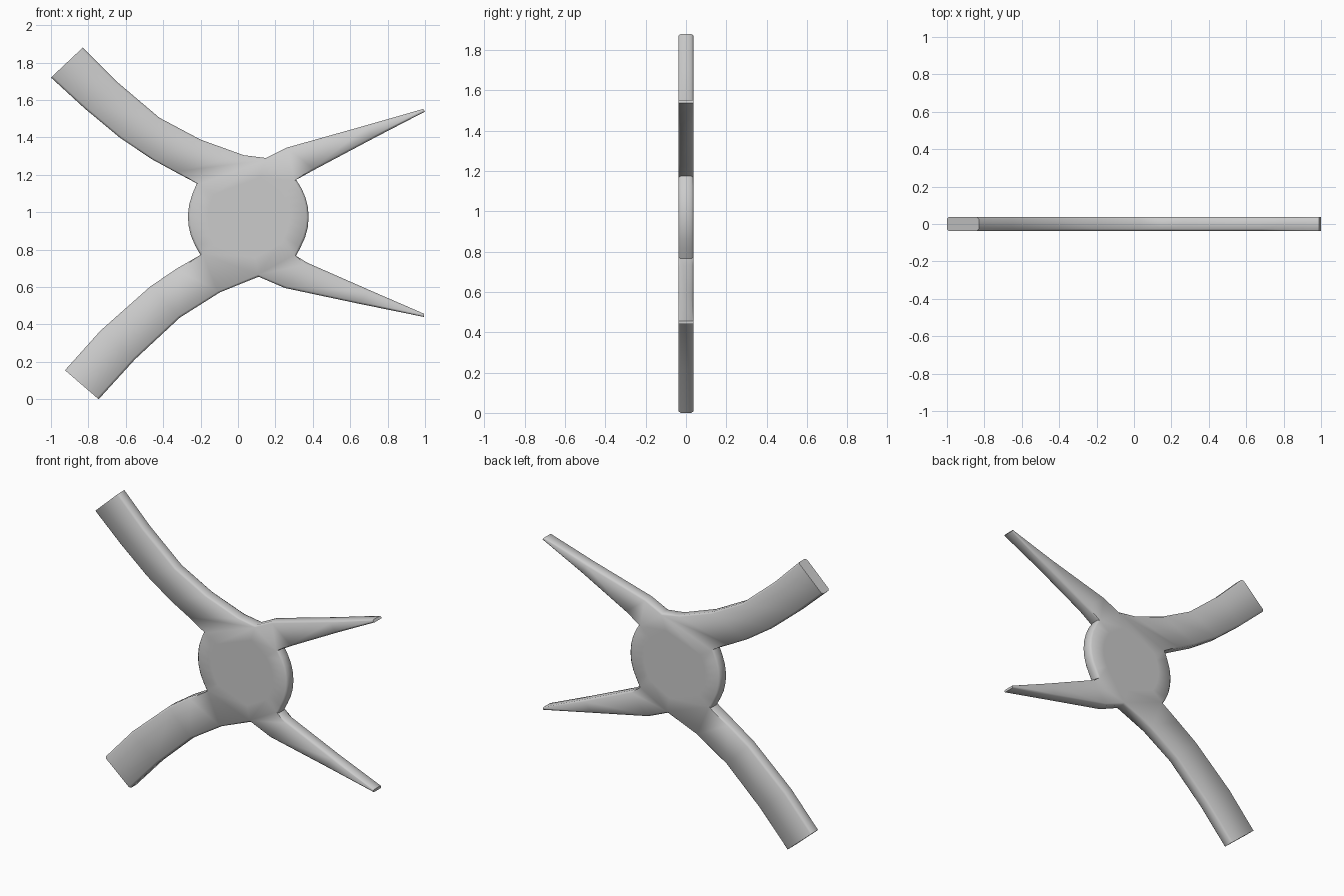
import bpy, bmesh, math
from mathutils import Vector

if "Cube" in bpy.data.objects:
    bpy.data.objects.remove(bpy.data.objects["Cube"])

HALF, CHAMFER = 0.038, 0.012
CENTRE = Vector((0.055, 0.975))
RADIUS = 0.323
bm = bmesh.new()
cache = {}


def column(p, target, width):
    """Four stacked points through the thickness, with chamfered rims."""
    if p not in cache:
        v = Vector(p)
        d = min(CHAMFER, width * 0.25)
        q = v + (Vector(target) - v).normalized() * d
        cache[p] = [bm.verts.new((a.x, y, a.y)) for a, y in
                    ((q, -HALF), (v, d - HALF), (v, HALF - d), (q, HALF))]
    return cache[p]


def wall(a, b):
    for i in range(3):
        bm.faces.new((a[i], b[i], b[i + 1], a[i + 1]))


def limb(pairs):
    """Flat limb lofted between two edges, starting on the hub."""
    cols = []
    for k, (p, q) in enumerate(pairs):
        w = (Vector(p) - Vector(q)).length
        cols.append((column(p, CENTRE if k == 0 else q, w),
                     column(q, CENTRE if k == 0 else p, w)))
    for (a, b), (c, d) in zip(cols, cols[1:]):
        bm.faces.new((a[0], b[0], d[0], c[0]))
        bm.faces.new((a[3], b[3], d[3], c[3]))
        wall(a, c)
        wall(b, d)
    a, b = cols[-1]
    bm.faces.new(a + b[::-1])


def arc(p, q, n):
    """Points on the hub rim strictly between p and q, counter-clockwise."""
    a, b = [math.atan2(v[1] - CENTRE.y, v[0] - CENTRE.x) for v in (p, q)]
    if b < a:
        b += 2 * math.pi
    return [(CENTRE.x + RADIUS * math.cos(a + (b - a) * i / n),
             CENTRE.y + RADIUS * math.sin(a + (b - a) * i / n)) for i in range(1, n)]


upper_arm = [((0.15, 1.29), (-0.22, 1.155)), ((0.03, 1.305), (-0.335, 1.215)),
             ((-0.2, 1.388), (-0.46, 1.283)), ((-0.42, 1.505), (-0.63, 1.397)),
             ((-0.65, 1.70), (-0.82, 1.555)), ((-0.83, 1.88), (-1.0, 1.72))]
lower_arm = [((-0.20, 0.77), (0.11, 0.655)), ((-0.33, 0.697), (-0.096, 0.572)),
             ((-0.47, 0.602), (-0.31, 0.437)), ((-0.735, 0.367), (-0.55, 0.214)),
             ((-0.925, 0.155), (-0.745, 0.0))]
upper_spike = [((0.31, 1.175), (0.15, 1.29)), ((0.41, 1.228), (0.26, 1.345)),
               ((0.73, 1.398), (0.68, 1.463)), ((1.0, 1.538), (0.99, 1.552))]
lower_spike = [((0.11, 0.655), (0.31, 0.765)), ((0.25, 0.595), (0.37, 0.73)),
               ((0.65, 0.51), (0.70, 0.585)), ((0.995, 0.44), (0.995, 0.457))]

# arms and spikes
for pairs in (upper_arm, lower_arm, upper_spike, lower_spike):
    limb(pairs)

# hub: rim with exposed arcs left and right
left = [upper_arm[0][1]] + arc(upper_arm[0][1], lower_arm[0][0], 7) + [lower_arm[0][0]]
right = [lower_spike[0][1]] + arc(lower_spike[0][1], upper_spike[0][0], 8) + [upper_spike[0][0]]
for side in (left, right):
    cols = [column(p, CENTRE, 1) for p in side]
    for a, b in zip(cols, cols[1:]):
        wall(a, b)
loop = left + [lower_arm[0][1]] + right + [upper_arm[0][0]]

# hub: front and back discs
for layer in (0, 3):
    outer = [cache[p][layer] for p in loop]
    mid = Vector((CENTRE.x, outer[0].co.y, CENTRE.y))
    inner = [bm.verts.new(mid.lerp(v.co, 0.7)) for v in outer]
    for i in range(len(outer)):
        j = (i + 1) % len(outer)
        bm.faces.new((outer[i], outer[j], inner[j], inner[i]))
    bm.faces.new(inner)

bmesh.ops.recalc_face_normals(bm, faces=bm.faces[:])
mesh = bpy.data.meshes.new("hub_with_arms")
bm.to_mesh(mesh)
bm.free()
plate = bpy.data.objects.new("hub_with_arms", mesh)
bpy.context.collection.objects.link(plate)
bpy.context.view_layer.objects.active = plate
plate.select_set(True)
bpy.ops.object.shade_smooth_by_angle(angle=math.radians(60))
